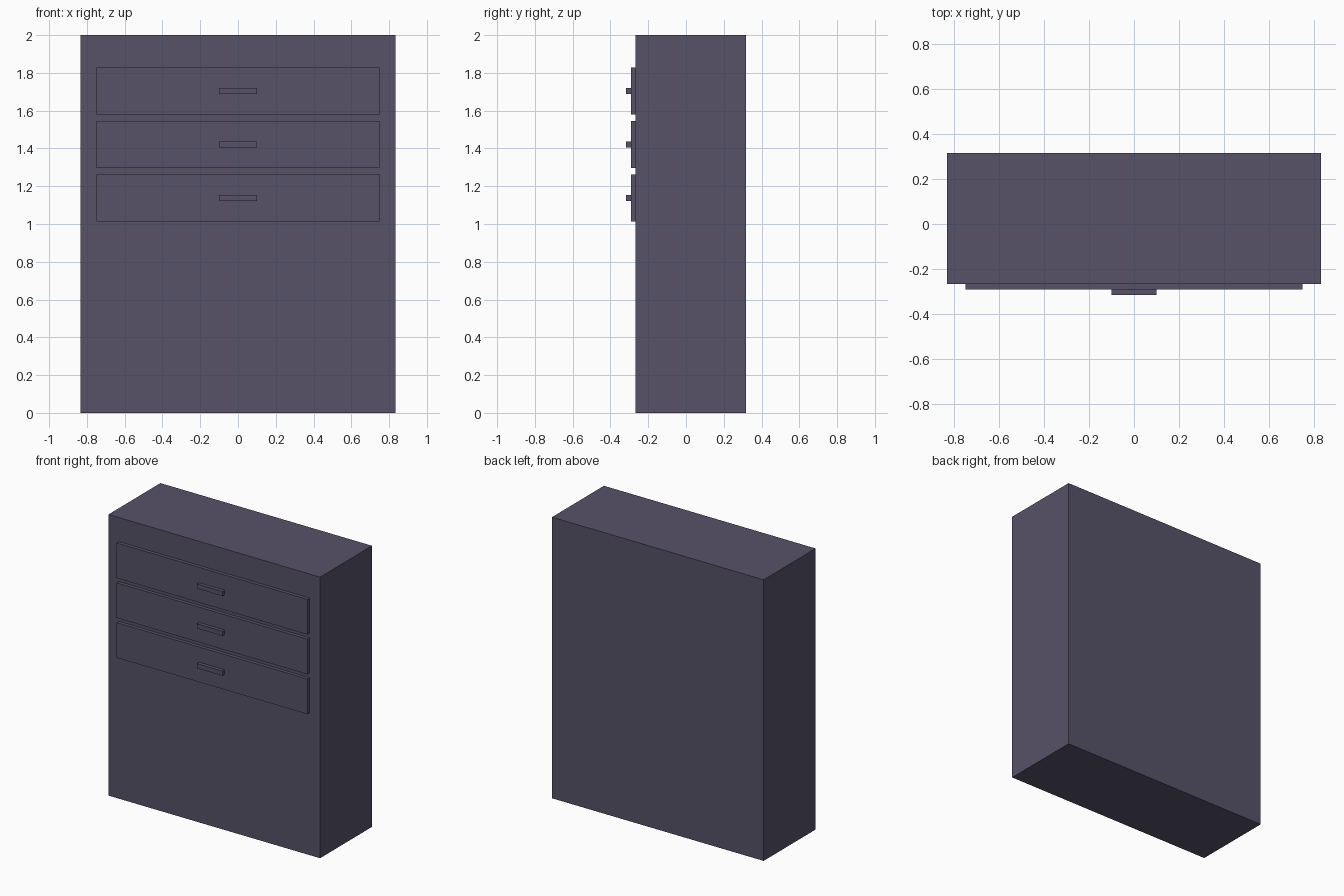
import bpy

if "Cube" in bpy.data.objects:
    bpy.data.objects.remove(bpy.data.objects["Cube"])

# One flat colour for the whole chest
paint = bpy.data.materials.new("dusky_purple")
paint.diffuse_color = (0.095, 0.084, 0.138, 1.0)
paint.use_nodes = True
paint.node_tree.nodes["Principled BSDF"].inputs["Base Color"].default_value = paint.diffuse_color


def box(name, x, y, z):
    """Box spanning the given (low, high) ranges."""
    spans = (x, y, z)
    bpy.ops.mesh.primitive_cube_add(size=1, location=[(a + b) / 2 for a, b in spans])
    ob = bpy.context.object
    ob.name = name
    ob.scale = [b - a for a, b in spans]
    bpy.ops.object.transform_apply(location=False, rotation=False, scale=True)
    ob.data.materials.append(paint)
    return ob


# Cabinet body
box("cabinet", (-0.833, 0.833), (-0.267, 0.317), (0, 2))

# Three drawer fronts, each with a bar handle
for i in range(3):
    z = 1.704 - i * 0.2833
    box(f"drawer_front_{i + 1}", (-0.75, 0.75), (-0.292, -0.267), (z - 0.125, z + 0.125))
    box(f"drawer_handle_{i + 1}", (-0.1, 0.1), (-0.317, -0.292), (z - 0.0165, z + 0.0165))
